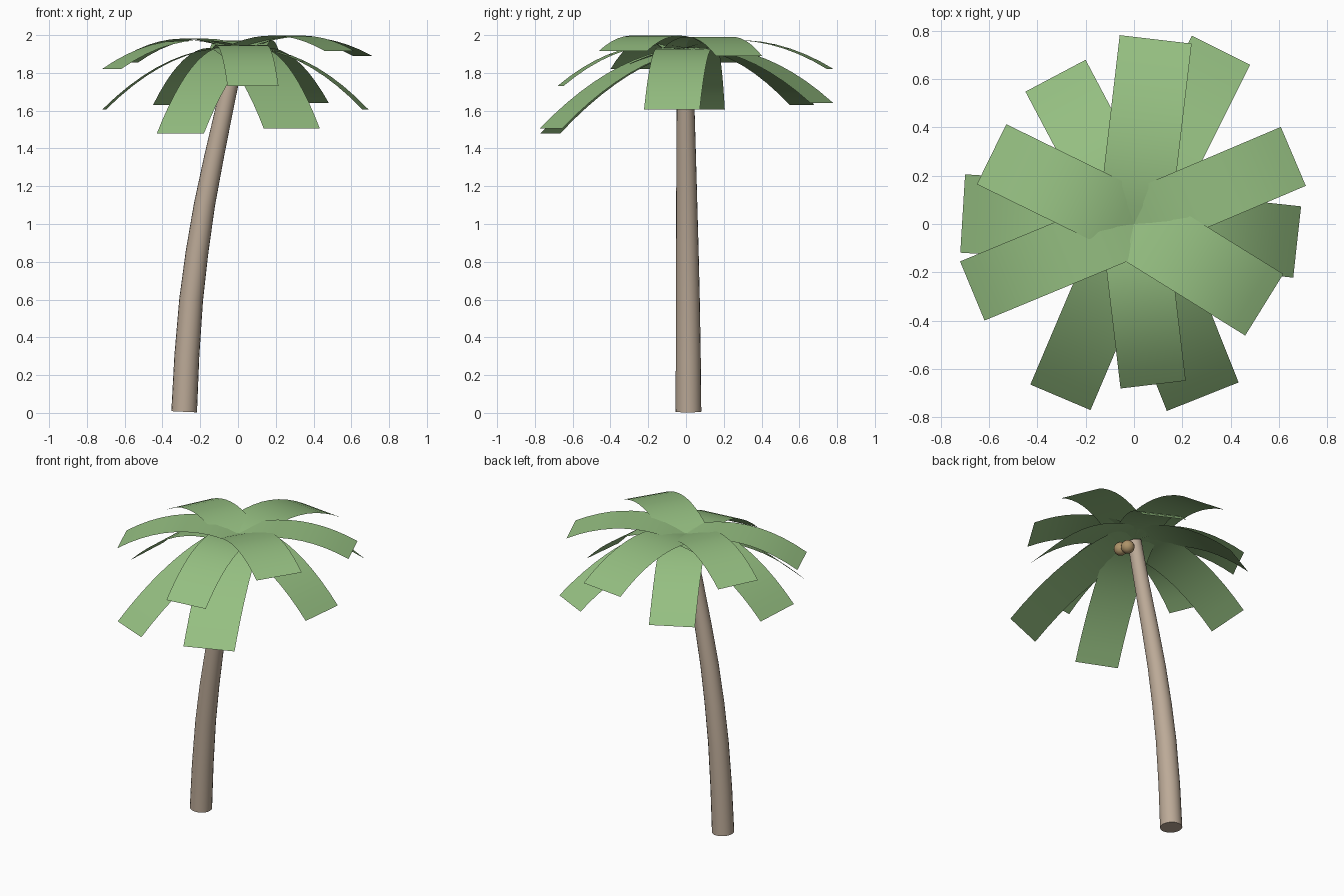
import bpy, bmesh
from math import cos, sin, pi, radians
from mathutils import Vector

if "Cube" in bpy.data.objects:
    bpy.data.objects.remove(bpy.data.objects["Cube"])


def material(name, rgb):
    m = bpy.data.materials.new(name)
    m.diffuse_color = (*rgb, 1)
    m.use_nodes = True
    m.node_tree.nodes["Principled BSDF"].inputs["Base Color"].default_value = m.diffuse_color
    return m


bark = material("bark", (0.50, 0.40, 0.31))
green = material("leaf_green", (0.30, 0.52, 0.22))
husk = material("husk", (0.42, 0.29, 0.14))


def finish(name, bm, mat):
    mesh = bpy.data.meshes.new(name)
    bm.to_mesh(mesh)
    bm.free()
    ob = bpy.data.objects.new(name, mesh)
    bpy.context.collection.objects.link(ob)
    mesh.materials.append(mat)
    bpy.ops.object.select_all(action='DESELECT')
    ob.select_set(True)
    bpy.context.view_layer.objects.active = ob
    bpy.ops.object.shade_smooth_by_angle(angle=radians(40))
    return ob


# Trunk: tapered rings along a bent path, (x, y, z, radius)
path = [(-0.285, 0.013, 0.006, 0.068), (-0.271, 0.012, 0.3, 0.066),
        (-0.248, 0.01, 0.6, 0.063), (-0.217, 0.007, 0.85, 0.06),
        (-0.178, 0.004, 1.1, 0.056), (-0.128, 0.001, 1.35, 0.052),
        (-0.07, -0.002, 1.62, 0.047), (-0.004, 0.0, 1.92, 0.043)]
bm = bmesh.new()
N = 20
rings = []
for i, (x, y, z, r) in enumerate(path):
    a, b = path[max(i - 1, 0)], path[min(i + 1, len(path) - 1)]
    t = (Vector(b[:3]) - Vector(a[:3])).normalized()
    v = t.cross(Vector((1, 0, 0))).normalized()
    u = v.cross(t)
    rings.append([bm.verts.new(Vector((x, y, z)) + r * (cos(2 * pi * k / N) * u + sin(2 * pi * k / N) * v))
                  for k in range(N)])
for lo, hi in zip(rings, rings[1:]):
    for k in range(N):
        bm.faces.new((lo[k], lo[(k + 1) % N], hi[(k + 1) % N], hi[k]))
bm.faces.new(rings[0][::-1])
bm.faces.new(rings[-1])
bmesh.ops.recalc_face_normals(bm, faces=bm.faces)
finish("trunk", bm, bark)

# Fronds: arched flat strips, (azimuth, length, width, tip height, arch)
fronds = [(83.3, 0.77, 0.30, 1.82, 0.09), (63.4, 0.805, 0.27, 1.64, 0.09),
          (23, 0.717, 0.265, 1.89, 0.08), (-6.3, 0.68, 0.297, 1.605, 0.095),
          (-31.8, 0.635, 0.30, 1.915, 0.075), (-68.3, 0.77, 0.32, 1.505, 0.08),
          (-83.2, 0.67, 0.272, 1.73, 0.09), (-113, 0.78, 0.271, 1.48, 0.08),
          (-157.5, 0.725, 0.265, 1.82, 0.09), (176.5, 0.711, 0.325, 1.605, 0.095),
          (153.9, 0.657, 0.277, 1.855, 0.085), (117.9, 0.695, 0.282, 1.63, 0.09)]
Z0, SEG = 1.93, 10
for n, (az, length, width, tip, arch) in enumerate(fronds):
    out = Vector((cos(radians(az)), sin(radians(az)), 0))
    side = Vector((-out.y, out.x, 0)) * width / 2
    bm = bmesh.new()
    prev = None
    for i in range(SEG + 1):
        s = i / SEG
        p = out * length * s
        p.z = Z0 + (tip - Z0) * s + 4 * arch * s * (1 - s)
        row = (bm.verts.new(p - side), bm.verts.new(p + side))
        if prev:
            bm.faces.new((prev[0], row[0], row[1], prev[1]))
        prev = row
    finish(f"frond_{n + 1}", bm, green)

# Coconuts tucked under the crown
for n, c in enumerate([(0.075, 0.03, 1.84), (0.065, -0.05, 1.865)]):
    bm = bmesh.new()
    bmesh.ops.create_uvsphere(bm, u_segments=16, v_segments=10, radius=0.042)
    bmesh.ops.translate(bm, verts=bm.verts, vec=c)
    finish(f"coconut_{n + 1}", bm, husk)
